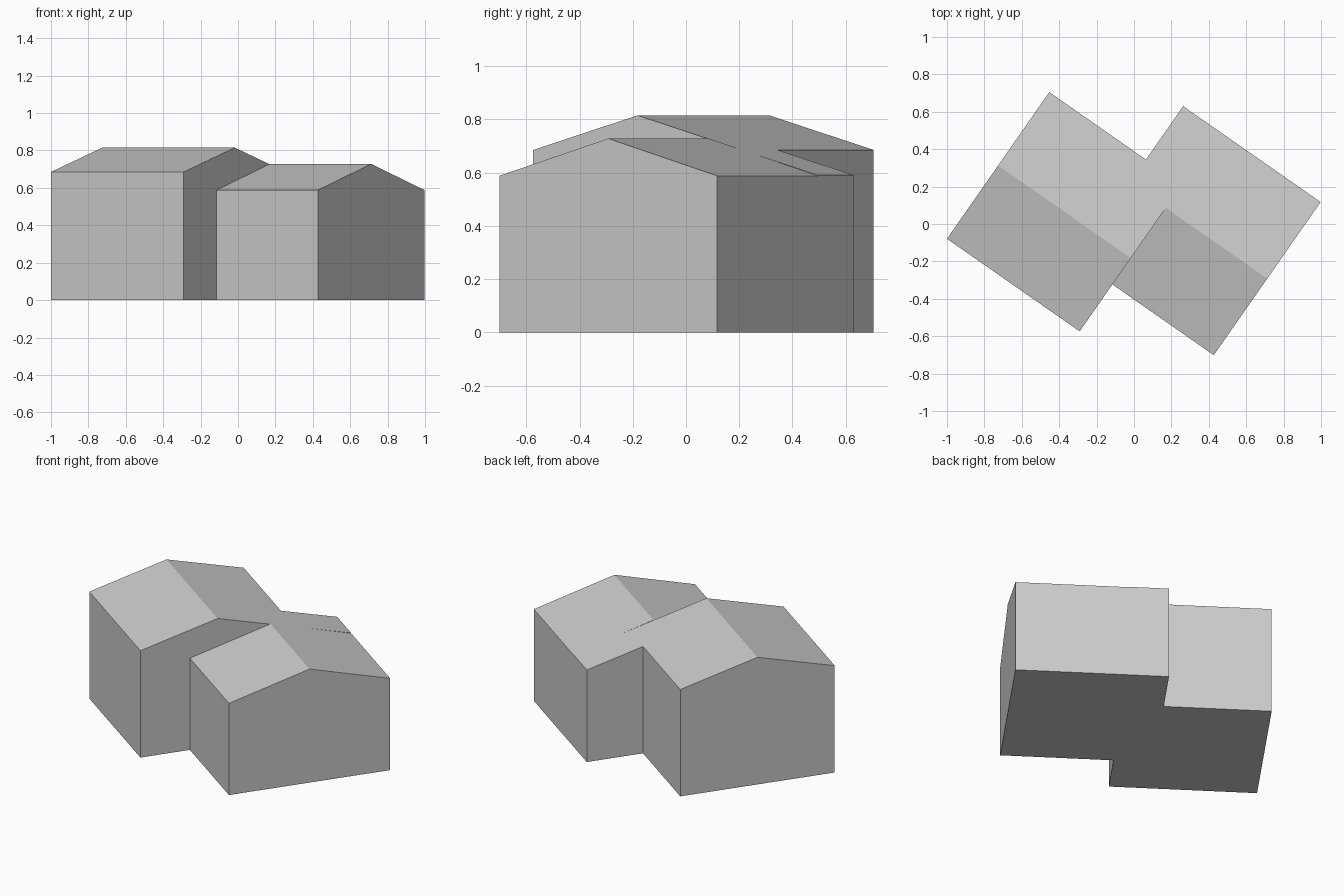
import bpy, bmesh, math
from mathutils import Matrix

cube = bpy.data.objects.get("Cube")
if cube:
    bpy.data.objects.remove(cube, do_unlink=True)

# One plain grey
GREY = (0.6, 0.6, 0.6, 1)
grey = bpy.data.materials.new("light grey")
grey.use_nodes = True
grey.diffuse_color = GREY
grey.node_tree.nodes["Principled BSDF"].inputs["Base Color"].default_value = GREY

# Local frame: x runs along the ridges, y across them, origin where the main ridge ends
PLACE = Matrix.Translation((-0.017, -0.182, 0)) @ Matrix.Rotation(math.radians(-34.9), 4, "Z")


def prism(name, profile, x0, x1):
    """Extrude a (y, z) cross-section along the ridge direction."""
    bm = bmesh.new()
    face = bm.faces.new([bm.verts.new((x0, y, z)) for y, z in profile])
    ext = bmesh.ops.extrude_face_region(bm, geom=[face])
    moved = [v for v in ext["geom"] if isinstance(v, bmesh.types.BMVert)]
    bmesh.ops.translate(bm, verts=moved, vec=(x1 - x0, 0, 0))
    bmesh.ops.recalc_face_normals(bm, faces=bm.faces)
    bm.transform(PLACE)
    mesh = bpy.data.meshes.new(name)
    bm.to_mesh(mesh)
    bm.free()
    mesh.materials.append(grey)
    obj = bpy.data.objects.new(name, mesh)
    bpy.context.collection.objects.link(obj)
    return obj


def gable(mid, half, eave, ridge):
    return [(mid - half, 0), (mid + half, 0), (mid + half, eave),
            (mid, ridge), (mid - half, eave)]


HALF, EAVE, RIDGE = 0.478, 0.685, 0.815
BACK = 0.826                                    # rear wall of the lower wing
slope = (RIDGE - EAVE) / HALF

# Taller main house
prism("main_house", gable(0, HALF, EAVE, RIDGE), -0.865, 0)

# Lower wing set back against its end wall
prism("side_wing", gable(BACK - 0.499, 0.499, 0.588, 0.728), 0, 0.661)

# Rear corner block continuing the main roof slope
prism("rear_extension",
      [(HALF, 0), (BACK, 0), (BACK, RIDGE - slope * BACK), (HALF, EAVE)],
      -0.235, 0)
